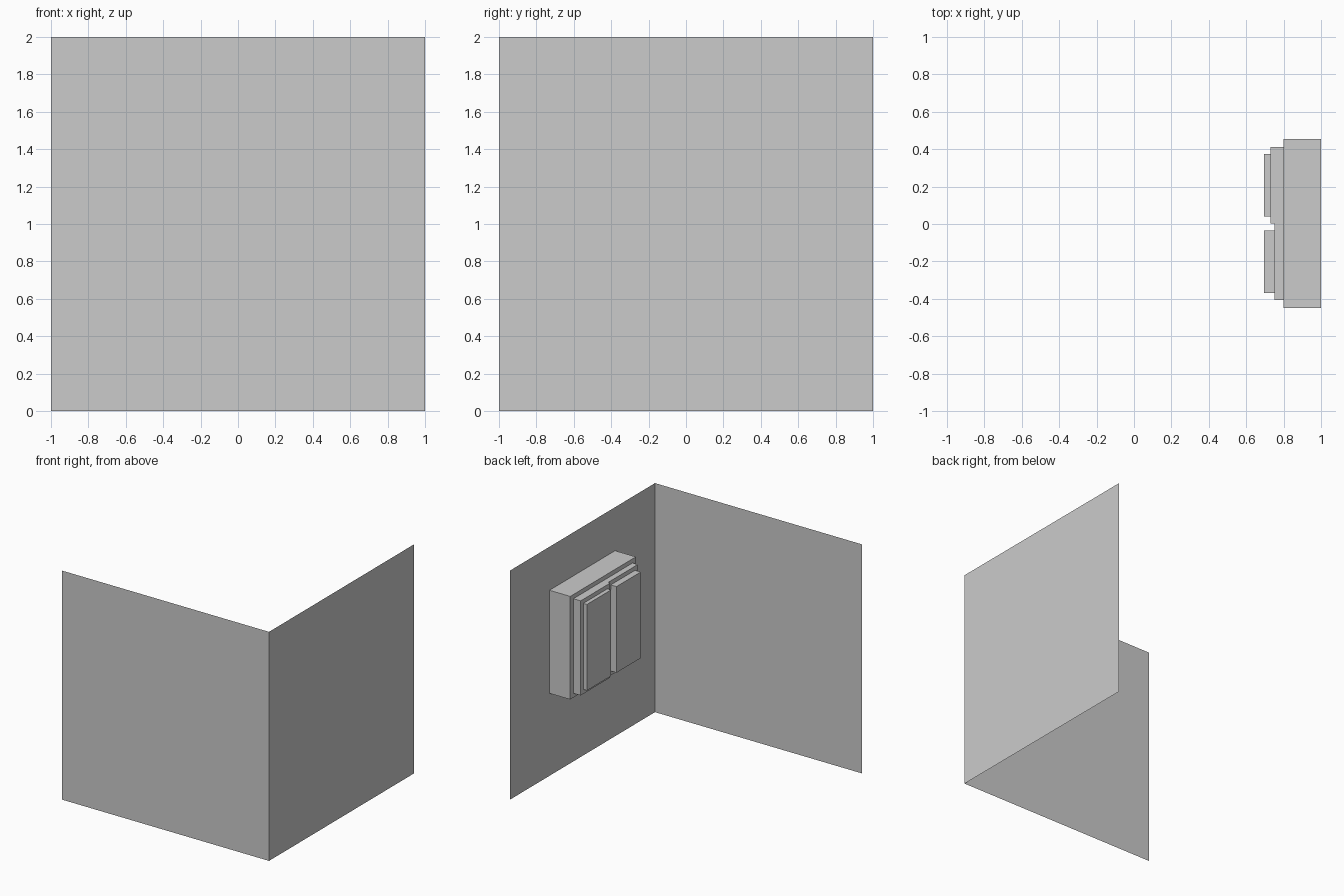
import bpy
import bmesh

if "Cube" in bpy.data.objects:
    bpy.data.objects.remove(bpy.data.objects["Cube"])

def add_mesh(name, bm):
    mesh = bpy.data.meshes.new(name)
    bm.to_mesh(mesh)
    bm.free()
    obj = bpy.data.objects.new(name, mesh)
    bpy.context.collection.objects.link(obj)
    return obj

def box(name, x, y, z):
    """Box from (min, max) ranges on each axis."""
    bm = bmesh.new()
    bmesh.ops.create_cube(bm, size=1)
    for v in bm.verts:
        v.co = [r[0] + (c + 0.5) * (r[1] - r[0]) for c, r in zip(v.co, (x, y, z))]
    return add_mesh(name, bm)

def sheet(name, start, end):
    """Thin upright wall, 2 units high, between two floor points."""
    bm = bmesh.new()
    verts = [bm.verts.new((*p, z)) for p, z in
             ((start, 0), (end, 0), (end, 2), (start, 2))]
    bm.faces.new(verts)
    return add_mesh(name, bm)

# Two walls meeting at the front right corner
sheet("front_wall", (-1, -1), (1, -1))
sheet("right_wall", (1, -1), (1, 1))

# Window body standing on the inside of the right wall
box("window_frame", (0.80, 1.0), (-0.45, 0.455), (0.72, 1.62))

# Two sliding sashes at different depths, each with a raised pane
for side, front, y0 in (("left", 0.73, 0.003), ("right", 0.75, -0.405)):
    y1 = y0 + 0.408
    box(side + "_sash", (front, 0.80), (y0, y1), (0.757, 1.583))
    box(side + "_pane", (0.695, front), (y0 + 0.037, y1 - 0.037), (0.795, 1.547))
